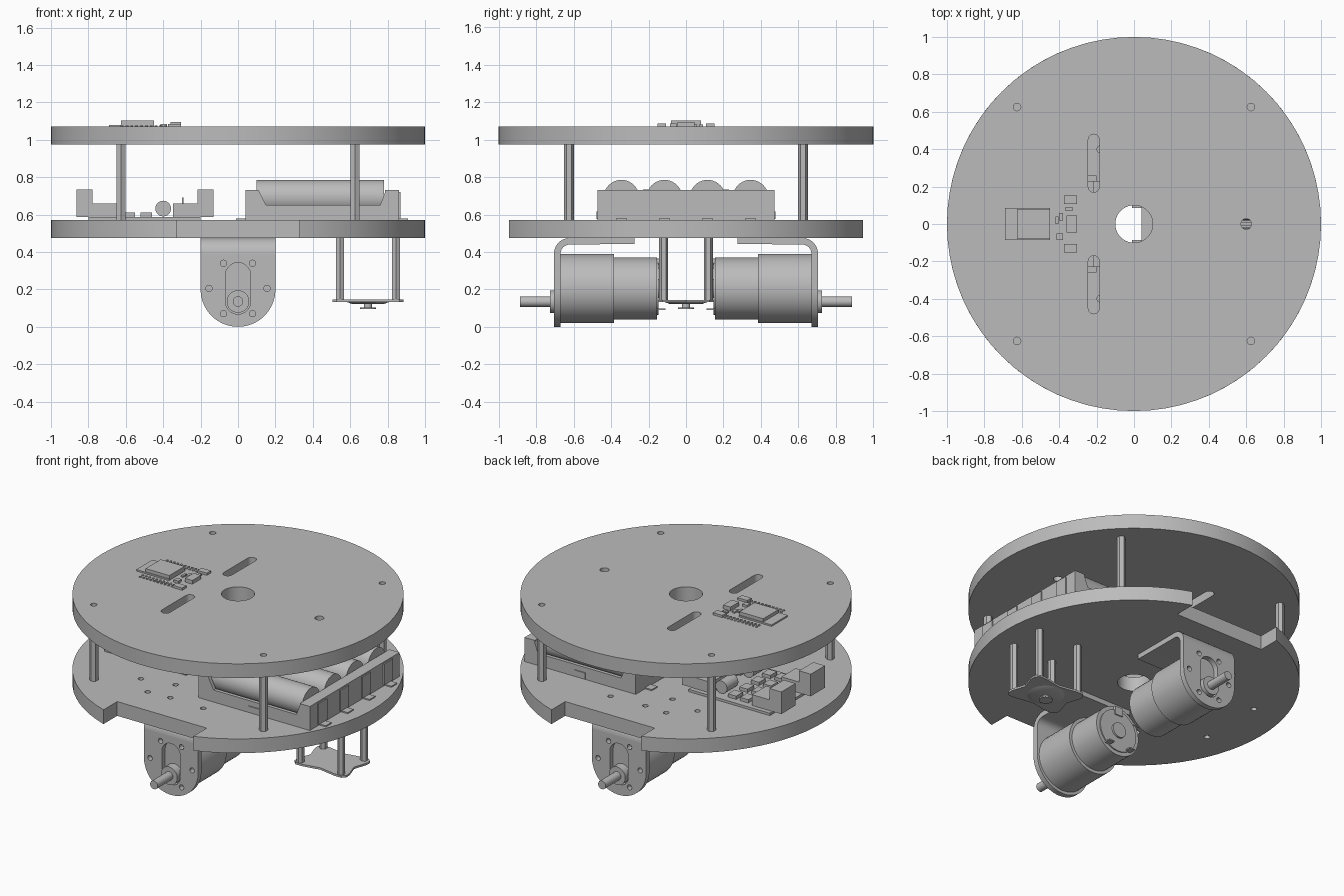
import bpy, bmesh, math
from math import sin, cos, pi, radians
from mathutils import Matrix, Vector

cube = bpy.data.objects.get("Cube")
if cube:
    bpy.data.objects.remove(cube, do_unlink=True)

grey = bpy.data.materials.new("plain grey")
grey.use_nodes = True
grey.diffuse_color = (0.5, 0.5, 0.5, 1)
bsdf = next(n for n in grey.node_tree.nodes if n.type == 'BSDF_PRINCIPLED')
bsdf.inputs["Base Color"].default_value = grey.diffuse_color
bsdf.inputs["Roughness"].default_value = 0.6
parts = []

# Sheet axes: flat in XY, upright in XZ, upright in YZ
AXES = {
    "XY": Matrix.Identity(3),
    "XZ": Matrix(((1, 0, 0), (0, 0, -1), (0, 1, 0))),
    "YZ": Matrix(((0, 0, 1), (1, 0, 0), (0, 1, 0))),
}


def finish(name, bm):
    bmesh.ops.remove_doubles(bm, verts=bm.verts, dist=0.00005)
    bmesh.ops.recalc_face_normals(bm, faces=bm.faces)
    mesh = bpy.data.meshes.new(name)
    bm.to_mesh(mesh)
    bm.free()
    mesh.materials.append(grey)
    obj = bpy.data.objects.new(name, mesh)
    bpy.context.collection.objects.link(obj)
    parts.append(obj)
    return obj


def sheet(name, loops, a, b, axes="XY"):
    """Outline plus hole loops, extruded between a and b along the sheet normal."""
    curve = bpy.data.curves.new(name, 'CURVE')
    curve.dimensions = '2D'
    curve.fill_mode = 'BOTH'
    curve.extrude = (b - a) / 2
    for loop in loops:
        spline = curve.splines.new('POLY')
        spline.points.add(len(loop) - 1)
        for p, (x, y) in zip(spline.points, loop):
            p.co = (x, y, 0, 1)
        spline.use_cyclic_u = True
    temp = bpy.data.objects.new(name, curve)
    bpy.context.collection.objects.link(temp)
    mesh = bpy.data.meshes.new_from_object(
        temp.evaluated_get(bpy.context.evaluated_depsgraph_get()))
    bm = bmesh.new()
    bm.from_mesh(mesh)
    bpy.data.objects.remove(temp, do_unlink=True)
    bpy.data.curves.remove(curve)
    bpy.data.meshes.remove(mesh)
    rot = AXES[axes]
    centre = rot @ Vector((0, 0, 1)) * ((a + b) / 2)
    if axes == "XZ":
        centre = Vector((0, (a + b) / 2, 0))
    bmesh.ops.transform(bm, matrix=Matrix.Translation(centre) @ rot.to_4x4(), verts=bm.verts)
    return finish(name, bm)


def boxes(name, spans):
    bm = bmesh.new()
    for x0, x1, y0, y1, z0, z1 in spans:
        m = Matrix.Translation(((x0 + x1) / 2, (y0 + y1) / 2, (z0 + z1) / 2))
        m = m @ Matrix.Diagonal((x1 - x0, y1 - y0, z1 - z0, 1))
        bmesh.ops.create_cube(bm, size=1, matrix=m)
    return finish(name, bm)


def rod(name, axis, a, b, c1, c2, r, sides=48, r2=None):
    """Cylinder or cone from a to b along an axis, centred on c1, c2 of the other two."""
    mid = (a + b) / 2
    pos = {"X": (mid, c1, c2), "Y": (c1, mid, c2), "Z": (c1, c2, mid)}[axis]
    turn = {"X": Matrix.Rotation(pi / 2, 4, 'Y'), "Y": Matrix.Rotation(-pi / 2, 4, 'X'),
            "Z": Matrix.Identity(4)}[axis]
    bm = bmesh.new()
    bmesh.ops.create_cone(bm, cap_ends=True, segments=sides, radius1=r,
                          radius2=r if r2 is None else r2, depth=b - a,
                          matrix=Matrix.Translation(pos) @ turn)
    return finish(name, bm)


def arc(cx, cy, r, start, end, n):
    angles = [radians(start + (end - start) * i / n) for i in range(n + 1)]
    return [(cx + r * cos(t), cy + r * sin(t)) for t in angles]


def circle(cx, cy, r, n=20):
    return arc(cx, cy, r, 0, 360, n)[:-1]


def slot(cx, cy, half, r):
    return arc(cx, cy + half, r, 0, 180, 10) + arc(cx, cy - half, r, 180, 360, 10)


SIGNS = (-1, 1)
corners = [(sx * 0.625, sy * 0.625) for sx in SIGNS for sy in SIGNS]

# Top deck with centre hole, cable slots and screw holes
holes = [circle(x, y, 0.02) for x, y in corners]
holes += [slot(-0.215, s * 0.325, 0.125, 0.03) for s in SIGNS]
sheet("top_deck", [circle(0, 0, 1, 72), circle(0, 0, 0.1, 40), circle(0.6, 0, 0.028)] + holes,
      0.975, 1.07)

# Bottom deck with wheel notches front and back
edge = math.degrees(math.acos(0.33))
outline = arc(0, 0, 1, -edge, edge, 30) + [(0.33, 0.8), (-0.33, 0.8)]
outline += arc(0, 0, 1, 180 - edge, 180 + edge, 30) + [(-0.33, -0.8), (0.33, -0.8)]
spots = [(-0.76, 0.22), (0.15, 0.58), (-0.1, 0.57), (-0.26, 0.58), (-0.4, 0.45), (-0.18, 0.4)]
holes = [circle(x, s * y, 0.018, 14) for x, y in spots for s in SIGNS]
sheet("bottom_deck", [outline, circle(0, 0, 0.1, 40)] + holes, 0.475, 0.57)

# Hexagonal posts between the decks
for x, y in corners:
    rod("deck_post", "Z", 0.57, 0.975, x, y, 0.027, 6)

# Motor unit: bracket, gearbox, can, shaft and terminals
first = len(parts)
face = [(0.2, 0.39), (-0.2, 0.39)] + arc(0, 0.2, 0.2, 180, 360, 32)
holes = [circle(0.155 * cos(k * pi / 3), 0.205 + 0.155 * sin(k * pi / 3), 0.017, 16) for k in range(6)]
sheet("bracket_face", [face, slot(0, 0.205, 0.07, 0.068)] + holes, -0.705, -0.67, "XZ")
bend = arc(-0.62, 0.39, 0.085, 180, 90, 10) + [(-0.275, 0.475), (-0.275, 0.443)]
bend += arc(-0.62, 0.39, 0.05, 90, 180, 10)
sheet("bracket_flange", [bend], -0.2, 0.2, "YZ")
rod("gearbox", "Y", -0.67, -0.385, 0, 0.205, 0.185)
rod("motor_can", "Y", -0.385, -0.155, 0, 0.205, 0.165)
rod("motor_end_cap", "Y", -0.155, -0.147, 0, 0.205, 0.14)
rod("motor_end_bearing", "Y", -0.15, -0.135, 0, 0.205, 0.05)
rod("shaft_boss", "Y", -0.725, -0.66, 0, 0.135, 0.06, 32)
rod("shaft", "Y", -0.885, -0.72, 0, 0.135, 0.028, 24)
boxes("motor_terminals", [(-0.03, 0.03, -0.155, -0.14, 0.31, 0.365),
                          (-0.1, -0.06, -0.155, -0.11, 0.09, 0.098),
                          (0.06, 0.1, -0.155, -0.11, 0.09, 0.098)])
for obj in parts[first:]:
    twin = obj.copy()
    twin.name = "rear_" + obj.name
    twin.rotation_euler.z = pi
    bpy.context.collection.objects.link(twin)
    parts.append(twin)

# Caster: four hexagonal posts, waisted plate, dish and roller
for x in (0.545, 0.845):
    for s in SIGNS:
        rod("caster_post", "Z", 0.14, 0.475, x, s * 0.12, 0.024, 6)
quarter = [(0.16, 0), (0.19, 0.09), (0.19, 0.125), (0.168, 0.147), (0.12, 0.147), (0, 0.125)]
ring = {(sx * x + 0.0, sy * y + 0.0) for x, y in quarter for sx in SIGNS for sy in SIGNS}
ring = sorted(ring, key=lambda p: math.atan2(p[1], p[0]))
sheet("caster_plate", [[(x + 0.695, y) for x, y in ring]], 0.132, 0.145)
rod("caster_dish", "Z", 0.122, 0.133, 0.695, 0, 0.085, 40, 0.115)
rod("caster_stem", "Z", 0.1, 0.123, 0.695, 0, 0.022, 24)
rod("caster_roller", "Z", 0.095, 0.103, 0.695, 0, 0.042, 24)

# Battery holder: tray, side walls with low middles, end walls, lugs and cells
cells = [-0.345, -0.115, 0.115, 0.345]
boxes("battery_tray", [(0.04, 0.86, -0.47, 0.47, 0.57, 0.61)])
wall = [(0.04, 0.57), (0.86, 0.57), (0.86, 0.73), (0.79, 0.73), (0.76, 0.65), (0.15, 0.65),
        (0.11, 0.73), (0.04, 0.73)]
for y in (-0.46, -0.23, 0, 0.23, 0.46):
    sheet("battery_wall", [wall], y - 0.012, y + 0.012, "XZ")
boxes("battery_end_walls", [(0.04, 0.1, -0.47, 0.47, 0.6, 0.73), (0.785, 0.86, -0.47, 0.47, 0.6, 0.73)])
boxes("battery_contacts", [(0.855, 0.868, y - 0.045, y + 0.045, 0.58, 0.72) for y in cells])
boxes("battery_lugs", [(x, x + 0.06, y - 0.03, y + 0.03, 0.57, 0.578)
                       for x in (-0.01, 0.85) for y in cells])
boxes("battery_clips", [(0.41, 0.49, s * 0.472 - 0.006, s * 0.472 + 0.006, 0.575, 0.615) for s in SIGNS])
for y in cells:
    rod("battery_cell", "X", 0.1, 0.78, y, 0.69, 0.095, 40)

# Motor driver board with screw terminals, chips and capacitors
boxes("driver_board", [(-0.8, -0.2, -0.26, 0.26, 0.572, 0.588)])
for side in SIGNS:
    def mirrored(near, far):
        return tuple(sorted((-0.497 + side * near, -0.497 + side * far)))
    for y in (-0.155, 0.155):
        boxes("screw_terminal", [(*mirrored(0.28, 0.366), y - 0.075, y + 0.075, 0.588, 0.735),
                                 (*mirrored(0.15, 0.28), y - 0.075, y + 0.075, 0.588, 0.66)])
boxes("driver_chips", [(x - 0.03, x + 0.03, y - 0.035, y + 0.035, 0.588, 0.61)
                       for x in (-0.58, -0.49, -0.3) for y in (-0.18, -0.06, 0.06, 0.18)])
boxes("driver_header", [(-0.31, -0.28, -0.09, 0.09, 0.6, 0.64)]
      + [(-0.3, -0.292, y / 100, y / 100 + 0.01, 0.64, 0.69) for y in (-8, -4, 0, 4, 7)])
for y in (-0.14, 0.14):
    rod("capacitor", "Y", y - 0.06, y + 0.06, -0.4, 0.632, 0.042, 24)

# Controller on the top deck: module, shield, socket, pins and small components
boxes("controller_module", [(-0.69, -0.45, -0.085, 0.085, 1.068, 1.08),
                            (-0.625, -0.45, -0.08, 0.08, 1.08, 1.102)])
boxes("usb_socket", [(-0.36, -0.305, -0.045, 0.045, 1.07, 1.095)])
boxes("controller_parts", [(-0.375, -0.305, s * 0.13 - 0.022, s * 0.13 + 0.022, 1.07, 1.085) for s in SIGNS]
      + [(-0.415, -0.38, -0.085, -0.05, 1.07, 1.085), (-0.4, -0.38, 0.02, 0.06, 1.07, 1.08),
         (-0.365, -0.33, 0.07, 0.09, 1.07, 1.08), (-0.42, -0.405, 0.0, 0.04, 1.07, 1.08)])
for i in range(10):
    for y in (-0.142, -0.117, 0.117, 0.142):
        rod("controller_pin", "Z", 1.065, 1.075, -0.62 + i * 0.026, y, 0.008, 10)

# Smooth round surfaces, keep edges sharp
bpy.ops.object.select_all(action='DESELECT')
for obj in parts:
    obj.select_set(True)
bpy.context.view_layer.objects.active = parts[0]
bpy.ops.object.shade_smooth_by_angle(angle=radians(25))
